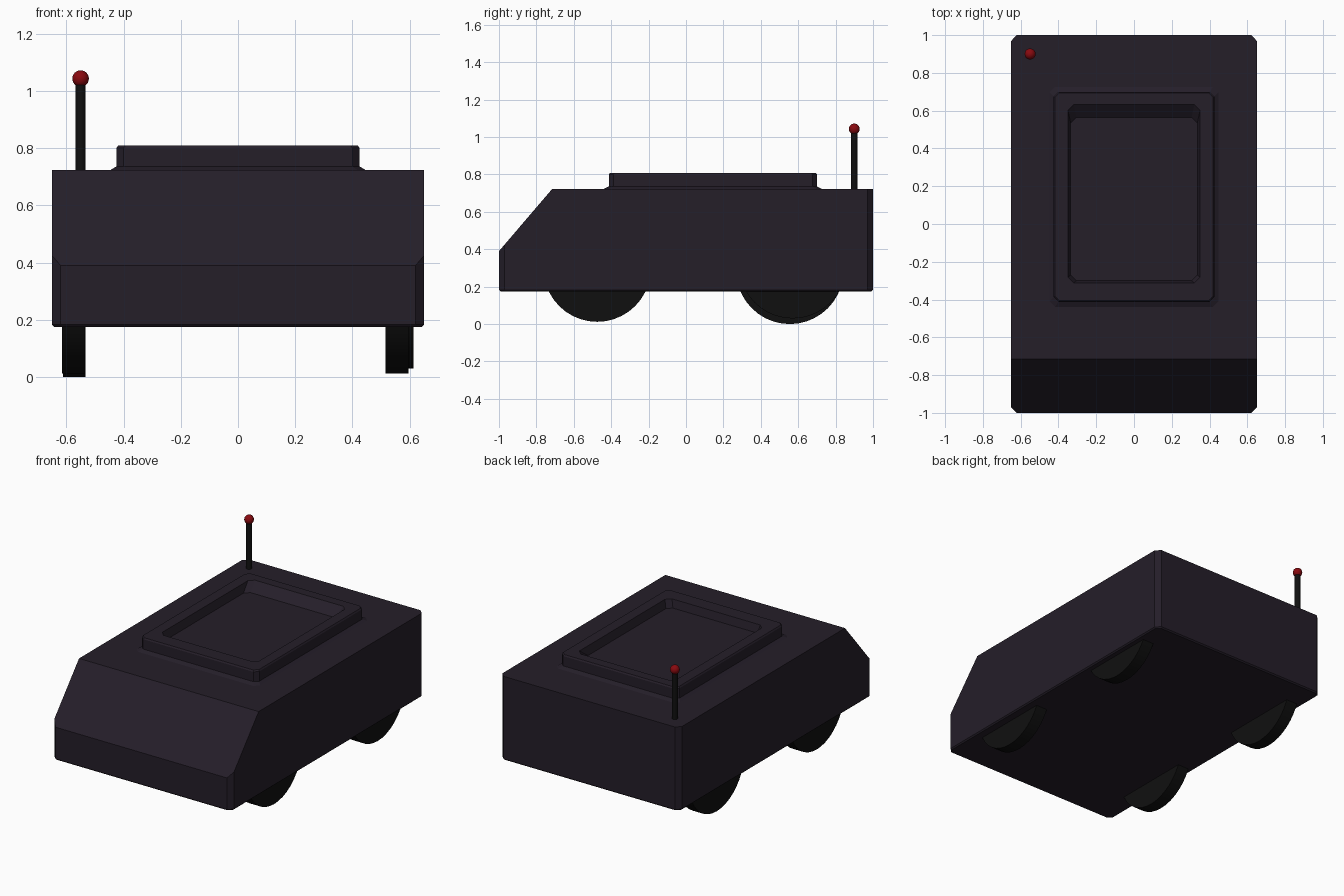
import bpy, bmesh, math
from mathutils import Matrix

if "Cube" in bpy.data.objects:
    bpy.data.objects.remove(bpy.data.objects["Cube"])


def material(name, rgb):
    m = bpy.data.materials.new(name)
    m.diffuse_color = (*rgb, 1)
    m.use_nodes = True
    m.node_tree.nodes["Principled BSDF"].inputs["Base Color"].default_value = m.diffuse_color
    return m


PAINT = material("dark_paint", (0.018, 0.013, 0.022))
RUBBER = material("black_rubber", (0.005, 0.005, 0.005))
RED = material("red", (0.25, 0.003, 0.005))


def finish(bm, name, mat, smooth=False):
    bmesh.ops.recalc_face_normals(bm, faces=bm.faces[:])
    me = bpy.data.meshes.new(name)
    bm.to_mesh(me)
    bm.free()
    me.materials.append(mat)
    ob = bpy.data.objects.new(name, me)
    bpy.context.collection.objects.link(ob)
    if smooth:
        bpy.context.view_layer.objects.active = ob
        ob.select_set(True)
        bpy.ops.object.shade_smooth_by_angle(angle=math.radians(35))
        ob.select_set(False)
    return ob


# Hull: side profile extruded across x, with chamfered corners and bottom rim
BOTTOM, TOP = 0.175, 0.723
profile = [(-1, BOTTOM), (1, BOTTOM), (1, TOP), (-0.715, TOP), (-1, 0.39)]
bm = bmesh.new()
face = bm.faces.new([bm.verts.new((-0.65, y, z)) for y, z in profile])
ext = bmesh.ops.extrude_face_region(bm, geom=[face])["geom"]
bmesh.ops.translate(bm, vec=(1.3, 0, 0),
                    verts=[g for g in ext if isinstance(g, bmesh.types.BMVert)])
bmesh.ops.recalc_face_normals(bm, faces=bm.faces[:])


def chamfer(edges, size):
    bmesh.ops.bevel(bm, geom=edges, offset=size, offset_type='OFFSET',
                    segments=1, affect='EDGES')


def is_vertical(e):
    d = e.verts[1].co - e.verts[0].co
    return abs(d.x) < 1e-5 and abs(d.y) < 1e-5


chamfer([e for e in bm.edges if is_vertical(e)], 0.03)
chamfer([e for e in bm.edges if all(v.co.z < BOTTOM + 1e-4 for v in e.verts)], 0.008)
finish(bm, "hull", PAINT)

# Roof hatch: stacked rectangular rings with cut corners
# (half width, front y, back y, corner cut, z)
rings = [(0.452, -0.445, 0.732, 0.03, 0.720),
         (0.425, -0.412, 0.700, 0.025, 0.736),
         (0.425, -0.412, 0.700, 0.025, 0.800),
         (0.419, -0.406, 0.694, 0.025, 0.809),
         (0.350, -0.312, 0.632, 0.03, 0.809),
         (0.335, -0.300, 0.565, 0.03, 0.757)]
bm = bmesh.new()
loops = []
for w, f, b, c, z in rings:
    pts = [(-w + c, f), (w - c, f), (w, f + c), (w, b - c),
           (w - c, b), (-w + c, b), (-w, b - c), (-w, f + c)]
    loops.append([bm.verts.new((x, y, z)) for x, y in pts])
for lo, hi in zip(loops, loops[1:]):
    for i in range(8):
        j = (i + 1) % 8
        bm.faces.new((lo[i], lo[j], hi[j], hi[i]))
bm.faces.new(loops[-1])
bm.faces.new(loops[0][::-1])
finish(bm, "roof_hatch", PAINT)


def cylinder(name, mat, centre, radius, depth, sides, axis='Z'):
    bm = bmesh.new()
    rot = Matrix.Rotation(math.pi / 2, 4, 'Y') if axis == 'X' else Matrix()
    bmesh.ops.create_cone(bm, cap_ends=True, segments=sides, radius1=radius,
                          radius2=radius, depth=depth,
                          matrix=Matrix.Translation(centre) @ rot)
    return finish(bm, name, mat, smooth=True)


# Wheels, set at slightly different heights
for name, x, y, ground in [("front_left_wheel", -0.575, -0.475, 0.012),
                           ("front_right_wheel", 0.555, -0.475, 0.012),
                           ("rear_left_wheel", -0.572, 0.555, 0.0),
                           ("rear_right_wheel", 0.573, 0.57, 0.03)]:
    cylinder(name, RUBBER, (x, y, ground + 0.287), 0.287, 0.08, 40, 'X')

# Antenna with ball tip
cylinder("antenna_rod", RUBBER, (-0.55, 0.9, 0.88), 0.0175, 0.32, 16)
bm = bmesh.new()
bmesh.ops.create_uvsphere(bm, u_segments=20, v_segments=12, radius=0.029,
                          matrix=Matrix.Translation((-0.55, 0.9, 1.043)))
finish(bm, "antenna_tip", RED, smooth=True)
